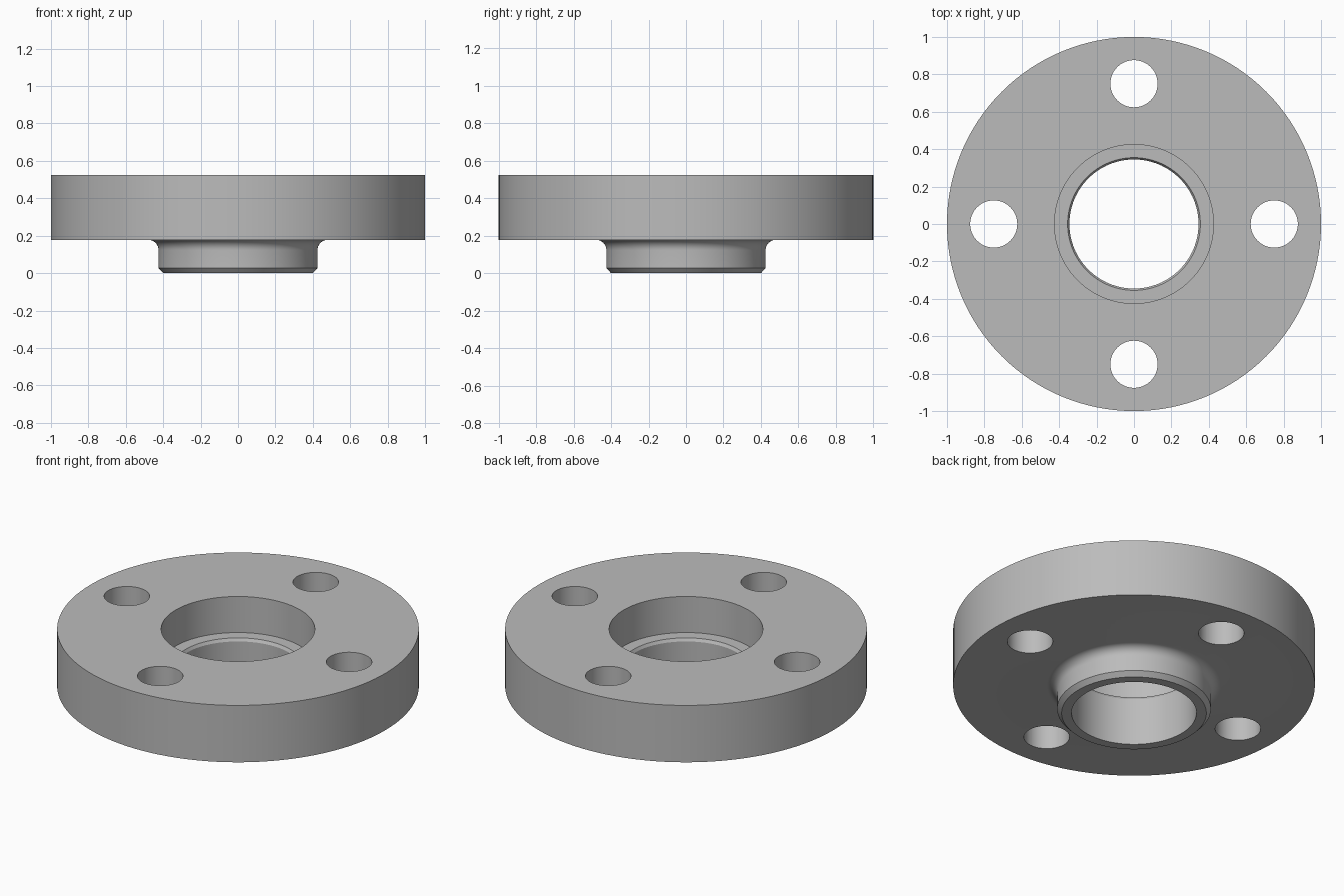
import bpy
import bmesh
from math import cos, sin, pi, radians
from mathutils import Matrix, Vector

default = bpy.data.objects.get("Cube")
if default:
    bpy.data.objects.remove(default, do_unlink=True)

SEGMENTS = 128
TOP, UNDERSIDE, LEDGE = 0.525, 0.178, 0.305
HUB, BORE, FILLET = 0.425, 0.345, 0.055
BOLT_CIRCLE, BOLT_RADIUS = 0.75, 0.126

steel = bpy.data.materials.new("plain_steel_grey")
steel.use_nodes = True
grey = (0.50, 0.50, 0.50, 1)
steel.diffuse_color = grey
steel.node_tree.nodes["Principled BSDF"].inputs["Base Color"].default_value = grey


def make_object(name, bm):
    bmesh.ops.recalc_face_normals(bm, faces=bm.faces)
    mesh = bpy.data.meshes.new(name)
    bm.to_mesh(mesh)
    bm.free()
    obj = bpy.data.objects.new(name, mesh)
    bpy.context.collection.objects.link(obj)
    mesh.materials.append(steel)
    return obj


def lathe(name, profile):
    """Revolve a closed (radius, height) profile about the z axis."""
    bm = bmesh.new()
    verts = [bm.verts.new((r, 0, z)) for r, z in profile]
    edges = [bm.edges.new((a, b)) for a, b in zip(verts, verts[1:] + verts[:1])]
    bmesh.ops.spin(bm, geom=verts + edges, cent=(0, 0, 0), axis=(0, 0, 1),
                   angle=2 * pi, steps=SEGMENTS, use_merge=True)
    bmesh.ops.remove_doubles(bm, verts=bm.verts, dist=1e-5)
    return make_object(name, bm)


# Concave fillet from the hub wall out to the flange underside
fillet = [(HUB + FILLET * (1 - cos(a)), UNDERSIDE - FILLET * (1 - sin(a)))
          for a in (i * pi / 16 for i in range(9))]

# Flange, hub with chamfered foot, stepped bore with chamfered lip
flange = lathe("flange", [
    (BORE, 0), (0.40, 0), (HUB, 0.027), *fillet,
    (1, UNDERSIDE), (1, TOP), (HUB, TOP), (HUB, LEDGE),
    (BORE + 0.01, LEDGE), (BORE, LEDGE - 0.017)])

# Four bolt holes
bm = bmesh.new()
for i in range(4):
    a = i * pi / 2
    centre = Vector((BOLT_CIRCLE * cos(a), BOLT_CIRCLE * sin(a), TOP / 2))
    bmesh.ops.create_cone(bm, cap_ends=True, segments=64, radius1=BOLT_RADIUS,
                          radius2=BOLT_RADIUS, depth=1,
                          matrix=Matrix.Translation(centre))
cutter = make_object("bolt_hole_cutter", bm)
cutter.hide_render = True

cut = flange.modifiers.new("bolt_holes", "BOOLEAN")
cut.operation = "DIFFERENCE"
cut.solver = "EXACT"
cut.object = cutter
bpy.ops.object.select_all(action="DESELECT")
flange.select_set(True)
bpy.context.view_layer.objects.active = flange
bpy.ops.object.modifier_apply(modifier=cut.name)
bpy.data.objects.remove(cutter, do_unlink=True)

bpy.ops.object.shade_smooth_by_angle(angle=radians(25))
